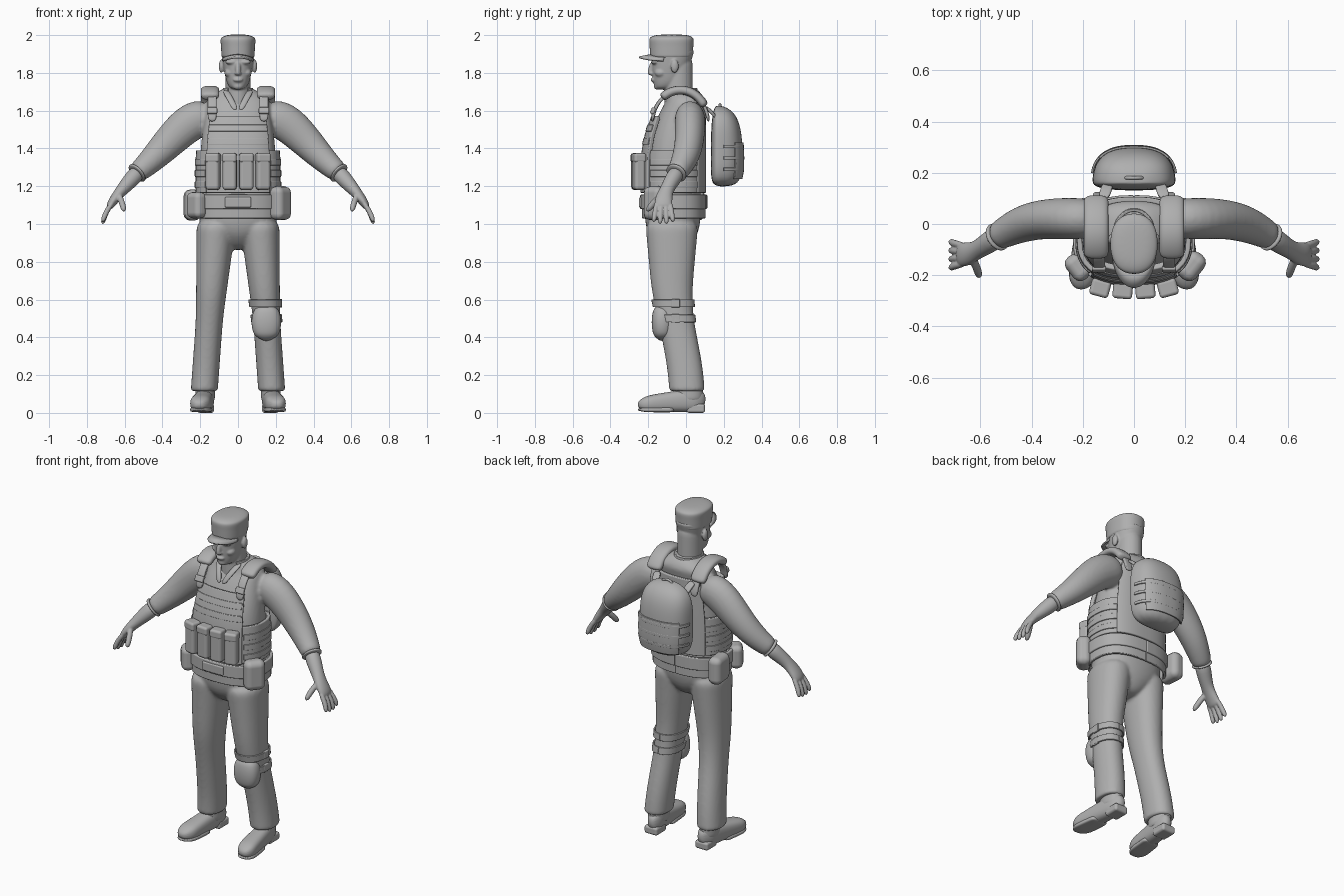
import bpy, bmesh, math
from mathutils import Vector, Matrix

default_cube = bpy.data.objects.get("Cube")
if default_cube:
    bpy.data.objects.remove(default_cube)

ACROSS, DEEP, UP = Vector((1, 0, 0)), Vector((0, 1, 0)), Vector((0, 0, 1))
LEFT, BACK, RIGHT, FRONT = 0, math.pi / 2, math.pi, -math.pi / 2
SIDES = (-1, 1)
grey = bpy.data.materials.new("plain grey")
grey.use_nodes = True
grey.diffuse_color = (.43, .43, .43, 1)
grey.node_tree.nodes["Principled BSDF"].inputs["Base Color"].default_value = grey.diffuse_color

def steps(start, end, count):
    return [start + (end - start) * i / (count - 1) for i in range(count)]

def finish(name, bm):
    """Turn a bmesh into a smooth grey object."""
    bmesh.ops.recalc_face_normals(bm, faces=bm.faces)
    for face in bm.faces:
        face.smooth = True
    mesh = bpy.data.meshes.new(name)
    bm.to_mesh(mesh)
    bm.free()
    mesh.materials.append(grey)
    obj = bpy.data.objects.new(name, mesh)
    bpy.context.scene.collection.objects.link(obj)
    return obj

def round_edges(obj, width):
    modifier = obj.modifiers.new("rounded edges", 'BEVEL')
    modifier.width, modifier.segments, modifier.harden_normals = width, 3, True
    modifier.limit_method = 'ANGLE'

def subdivide(obj):
    modifier = obj.modifiers.new("subdivide", 'SUBSURF')
    modifier.levels = modifier.render_levels = 2

def fuse(name, parts, voxel):
    """Melt overlapping bodies into one soft surface."""
    bm = bmesh.new()
    for part in parts:
        bm.from_mesh(part.data)
        bpy.data.objects.remove(part)
    obj = finish(name, bm)
    subdivide(obj)
    remesh = obj.modifiers.new("melt", 'REMESH')
    remesh.mode, remesh.voxel_size, remesh.use_smooth_shade = 'VOXEL', voxel, True
    soften = obj.modifiers.new("soften", 'SMOOTH')
    soften.factor, soften.iterations = .5, 6

def skin(rings):
    """Faces between neighbouring rings of points."""
    bm = bmesh.new()
    rings = [[bm.verts.new(point) for point in ring] for ring in rings]
    for low, high in zip(rings, rings[1:]):
        for k in range(len(low) - 1):
            bm.faces.new((low[k], low[k + 1], high[k + 1], high[k]))
    return bm, rings

def section_rings(rows, along, hint, power, side, angles, under=1):
    """Superellipse sections from rows of x, y, z, radius, second radius."""
    points = [Vector((row[0] * side, row[1], row[2])) for row in rows]
    rings = []
    for i, (point, row) in enumerate(zip(points, rows)):
        before, after = points[max(i - 1, 0)], points[min(i + 1, len(points) - 1)]
        tangent = along or (after - before).normalized()
        u = (hint - tangent * hint.dot(tangent)).normalized()
        v = tangent.cross(u)
        ring = []
        for angle in angles:
            c, s = math.cos(angle), math.sin(angle)
            c = math.copysign(abs(c) ** (2 / power), c)
            s = abs(s) ** (2 / power) * (1 if s > 0 else -under)
            ring.append(point + u * c * row[3] + v * s * row[4])
        rings.append(ring)
    return rings

def loft(name, rows, along=UP, hint=ACROSS, power=2, side=1, under=1):
    """Closed smooth body through the sections."""
    bm, rings = skin(section_rings(rows, along, hint, power, side, steps(0, math.tau, 17), under))
    for ring in (rings[0], rings[-1]):
        bm.faces.new(ring[:-1])
    bmesh.ops.remove_doubles(bm, verts=bm.verts, dist=.0001)
    obj = finish(name, bm)
    subdivide(obj)
    return obj

def plate(name, rows, facing=FRONT, spread=math.pi, thick=.02, power=2.5):
    """Curved plate centred on a direction; the full spread makes a closed belt."""
    angles = steps(facing - spread, facing + spread, 37)
    obj = finish(name, skin(section_rings(rows, UP, ACROSS, power, 1, angles))[0])
    solid = obj.modifiers.new("thickness", 'SOLIDIFY')
    solid.thickness, solid.offset = thick, 0
    round_edges(obj, thick * .3)

def sweep(name, points, wide, deep, hint=ACROSS, side=1, power=2):
    """Constant section along a path."""
    return loft(name, [(*point, wide, deep) for point in points], None, hint, power, side)

def box(name, place, size, rounding=.01, yaw=0, tilt=0):
    bm = bmesh.new()
    bmesh.ops.create_cube(bm, size=1, matrix=Matrix.Diagonal((*size, 1)))
    obj = finish(name, bm)
    obj.location, obj.rotation_euler = place, (tilt, 0, yaw)
    round_edges(obj, rounding)

def ball(name, place, radii):
    bm = bmesh.new()
    bmesh.ops.create_uvsphere(bm, u_segments=16, v_segments=10, radius=1,
                              matrix=Matrix.Translation(place) @ Matrix.Diagonal((*radii, 1)))
    return finish(name, bm)

# Head and neck, melted together with the face
def head_section(t):
    width = .087 * t ** .25
    depth = width * 1.28
    return 0, depth - .183 + .02 * (1 - t) ** 3, 1.705 + .19 * t, width, depth

face = [loft("skull", [head_section(t) for t in steps(.03, 1.2, 9)], power=2.2),
        loft("neck", [(0, -.04, z, .069, .077) for z in steps(1.58, 1.9, 5)]),
        sweep("nose", [(0, -.174, 1.86), (0, -.186, 1.82), (0, -.192, 1.785)], .014, .015),
        ball("nostrils", (0, -.184, 1.797), (.02, .016, .011)),
        ball("lips", (0, -.172, 1.763), (.027, .016, .012)), ball("chin", (0, -.15, 1.73), (.03, .022, .02))]
for s in SIDES:
    face += [ball("ear", (s * .088, -.06, 1.835), (.014, .022, .036)),
             ball("brow", (s * .036, -.166, 1.857), (.034, .019, .012)),
             ball("cheek", (s * .045, -.133, 1.8), (.028, .034, .024))]
fuse("head", face, .005)

# Cap with a drooping brim
def cap_section(z, grow=0):
    return 0, -.077, z, .088 + grow, .114 + grow

cap_top = [cap_section(1.98, .008), cap_section(1.992, -.003), cap_section(2.004, -.04)]
loft("cap", [cap_section(z, (z - 1.87) * .06) for z in steps(1.87, 1.95, 4)] + cap_top, power=2.3)
inner, outer = [], []
for angle in steps(FRONT - 1.2, FRONT + 1.2, 25):
    c, s = math.cos(angle), math.sin(angle)
    reach = .075 * max(0, -s - .36) ** .5
    inner.append((c * .085, s * .108 - .077, 1.9 - .02 * c * c))
    outer.append((c * .093, s * .112 - reach - .077, 1.887 - .025 * c * c))
brim = finish("cap_brim", skin([inner, outer])[0])
brim.modifiers.new("thickness", 'SOLIDIFY').thickness = .01

# Shirt and vest follow one body section
def body(z, grow=0):
    lift = max(0, z - 1.3) ** 2
    return 0, .4 * lift - .065, z, .215 - .35 * lift + grow, .155 - .4 * lift + grow

def band(name, low, high, facing=FRONT, spread=math.pi, grow=0, thick=.02):
    plate(name, [body(z, grow) for z in steps(low, high, 5)], facing, spread, thick)

neckline = [(0, 0, 1.66, .175, .1), (0, -.01, 1.695, .12, .09), (0, -.025, 1.725, .07, .075)]
shirt = [loft("trunk", [body(z, -.01) for z in steps(1.05, 1.61, 8)] + neckline, power=2.4)]
shoulder_to_cuff = [(.13, .02, 1.585, .09), (.25, .022, 1.55, .107), (.36, .02, 1.44, .09),
                    (.44, 0, 1.355, .074), (.51, -.035, 1.29, .06), (.54, -.055, 1.265, .055)]
sleeve = [(x, y, z, min(r, .05 + .32 * r), r) for x, y, z, r in shoulder_to_cuff]
for s in SIDES:
    shirt.append(loft("sleeve", sleeve, None, DEEP, side=s))
    sweep("collar_flap", [(.07, -.07, 1.71), (.045, -.13, 1.67), (.01, -.165, 1.6)], .017, .008, side=s)
    sweep("cuff", [(.527, -.047, 1.276), (.534, -.051, 1.27), (.54, -.055, 1.264)], .058, .059, DEEP, s)
fuse("shirt", shirt, .009)
plate("collar", [(0, -.02, 1.66, .09, .085), (0, -.03, 1.72, .073, .083)], BACK, 2.4, .012, 2)

band("vest_side_wrap", 1.165, 1.39)
band("vest_front_plate", 1.165, 1.57, FRONT, .74, .01, .024)
band("vest_back_plate", 1.165, 1.62, BACK, .8, .006)
for z in (1.42, 1.49):
    band("front_webbing", z, z + .035, FRONT, .68, .02, .009)
for z in steps(1.19, 1.31, 3):
    for facing in (LEFT, RIGHT):
        band("side_webbing", z, z + .035, facing, .78, .009, .01)
for x in steps(-.132, .132, 4):
    y = abs(x) * .1 - .263
    box("magazine_pouch", (x, y, 1.275), (.074, .06, .19), .018, x * 2)
    box("pouch_flap", (x, y, 1.35), (.077, .066, .05), .014, x * 2)

# Shoulder straps arch over the shoulders
def over_shoulder(x, start, end, height=.17):
    return [(x, .15 * math.cos(a) - .03, 1.54 + height * math.sin(a)) for a in steps(start, end, 9)]

for s in SIDES:
    sweep("strap", over_shoulder(.137, math.pi, 0), .024, .01, side=s, power=4)
    sweep("shoulder_pad", over_shoulder(.148, 2.3, .5), .049, .024, side=s, power=2.6)
    box("strap_buckle", (s * .137, -.175, 1.6), (.055, .022, .035), .007, tilt=-.4)

# Forearms and hands
forearm = [(.52, -.04, 1.285, .046, .047), (.57, -.075, 1.23, .043, .043), (.61, -.1, 1.185, .036, .034),
           (.64, -.115, 1.15, .044, .028), (.67, -.12, 1.11, .05, .024), (.685, -.12, 1.08, .044, .016)]
for s in SIDES:
    hand = [loft("forearm", forearm, None, DEEP, side=s),
            sweep("thumb", [(.64, -.115, 1.17), (.615, -.165, 1.12), (.602, -.21, 1.065)], .016, .017, side=s)]
    for f in steps(-1.5, 1.5, 4):
        curl = [(.66, .023, 1.12), (.702, .029, 1.06), (.718, .035, .995 + .006 * f * f)]
        hand.append(sweep("finger", [(x, f * fan - .12, z) for x, fan, z in curl], .014, .014, DEEP, s))
    fuse("forearm_and_hand", hand, .004)

# Trousers
def leg(z, grow=0):
    thigh = max(0, 2 * z - 1)
    t = min(1, max(0, (.7 - z) / .6))
    sway = t * t * (3 - 2 * t)
    return .187 - .072 * z, .08 * sway - .075, z, .073 + .034 * thigh + grow, .096 + .047 * thigh + grow

hips = [(0, -.07, z, .213, .152) for z in (1.12, 1.03)]
hips += [(0, -.07, .96, .19, .14), (0, -.065, .91, .1, .11), (0, -.06, .86, .05, .06)]
trousers = [loft("hips", hips, power=2.3)]

# Boots run from heel to toe
def boot_section(t, height, slope):
    end = max(.4, (1 - abs(2 * t - 1) ** 6) ** .3)
    half = height - slope * t
    width = .046 + .014 * t
    return .166 + .04 * t, .105 - .362 * t, half + .003, width * end, half * end

for s in SIDES:
    leg_rows = [leg(z) for z in steps(1.03, .13, 12) + [.12, .115]]
    trousers.append(loft("trouser_leg", leg_rows, -UP, power=2.2, side=s))
    loft("boot_shaft", [(.174, .012, z, .053, .08) for z in steps(.05, .18, 4)], side=s)
    loft("boot", [boot_section(t, .07, .029) for t in steps(0, 1, 10)], -DEEP, power=2.6, side=s)
    loft("sole", [boot_section(t, .014, 0) for t in steps(.45, 1, 6)], -DEEP, power=4, side=s)
    box("boot_heel", (s * .171, .052, .024), (.088, .098, .048), .014)
fuse("trousers", trousers, .009)

# Knee pad and its straps
pad = [(.15, -.125, .48 + .1 * h, .068 * (1 - h * h) ** .4 + .012, .046 * (1 - h * h) ** .4 + .012)
       for h in steps(-1, 1, 9)]
loft("knee_pad", pad, power=2.4)
for z in (.5, .58):
    plate("knee_strap", [leg(z + rise, .005) for rise in (-.02, .02)], thick=.009, power=2.2)
    box("knee_buckle", (.226, -.055, z), (.016, .045, .045), .005)

# Belt and its pouches
band("shirt_hem", 1.03, 1.1, grow=.006, thick=.016)
band("belt", 1.08, 1.155, grow=.013)
box("belt_buckle", (0, -.238, 1.115), (.14, .022, .055), .008)
box("left_hip_pouch", (.225, -.165, 1.11), (.12, .085, .18), .036, .9)
box("right_front_pouch", (-.22, -.17, 1.1), (.11, .075, .14), .032, -.9)
box("right_hip_pouch", (-.243, .03, 1.1), (.085, .14, .165), .036, .1)

# Backpack with a domed top and a flat side against the back
def pack(t, grow=0):
    dome = max(.2, (1 - abs(1.84 * t - .84) ** 4) ** .4)
    return 0, .165, 1.195 + .43 * t, .165 * dome + grow, .14 * dome * (1 - .2 * t ** 3) + grow

loft("backpack", [pack(math.sin(a)) for a in steps(0, BACK, 10)], power=2.5, under=.25)
plate("backpack_pocket", [pack(t) for t in steps(.1, .55, 6)], BACK, .9, .009)
for t in (.2, .34, .48):
    plate("backpack_webbing", [pack(t, .001), pack(t + .04, .001)], BACK, 1.4, .008)
sweep("backpack_handle", [(.04 * math.cos(a), .18, 1.6 + .035 * math.sin(a)) for a in steps(0, math.pi, 7)],
      .007, .007, DEEP)
for s in SIDES:
    sweep("backpack_strap", [(.12, .1, 1.62), (.11, .13, 1.6), (.1, .16, 1.56)], .022, .009, side=s, power=4)
